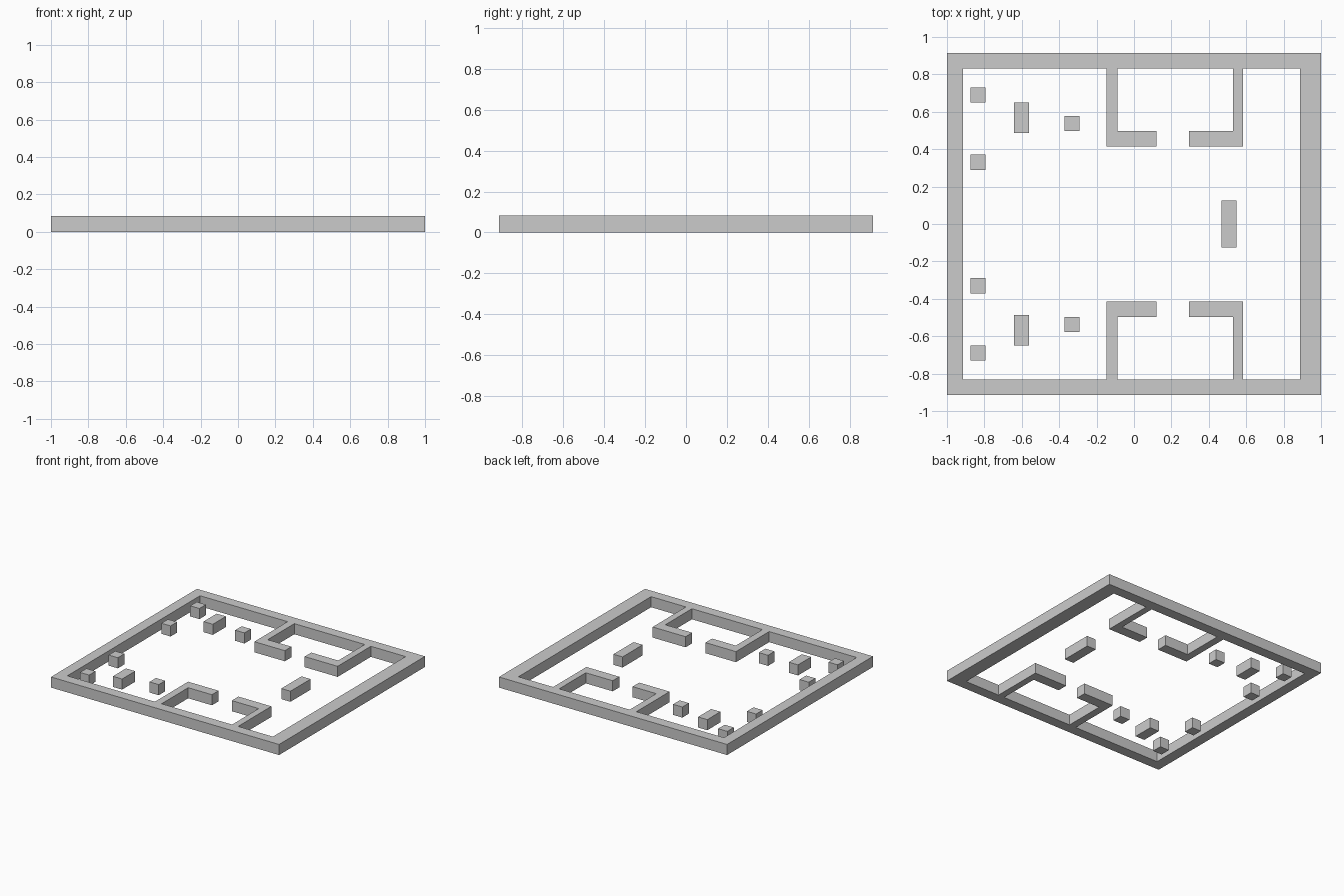
import bpy, bmesh

if "Cube" in bpy.data.objects:
    bpy.data.objects.remove(bpy.data.objects["Cube"])

H = 0.084  # common wall height


def extruded(name, loops):
    """Fill closed 2D loops (outline first, then holes) and extrude to height H."""
    bm = bmesh.new()
    edges = []
    for loop in loops:
        vs = [bm.verts.new((x, y, 0)) for x, y in loop]
        edges += [bm.edges.new((vs[i - 1], vs[i])) for i in range(len(vs))]
    bmesh.ops.triangle_fill(bm, edges=edges, use_beauty=True, normal=(0, 0, 1))
    ext = bmesh.ops.extrude_face_region(bm, geom=bm.faces[:])
    top = [g for g in ext["geom"] if isinstance(g, bmesh.types.BMVert)]
    bmesh.ops.translate(bm, verts=top, vec=(0, 0, H))
    bmesh.ops.recalc_face_normals(bm, faces=bm.faces[:])
    mesh = bpy.data.meshes.new(name)
    bm.to_mesh(mesh)
    bm.free()
    obj = bpy.data.objects.new(name, mesh)
    bpy.context.collection.objects.link(obj)
    return obj


def block(name, x0, x1, y0, y1):
    return extruded(name, [[(x0, y0), (x1, y0), (x1, y1), (x0, y1)]])


# Perimeter wall with the two side rooms: the open floor is one continuous hole
outer = [(-1, -0.914), (1, -0.914), (1, 0.914), (-1, 0.914)]
half = [(-0.915, 0.831), (-0.147, 0.831), (-0.147, 0.415), (0.12, 0.415),
        (0.12, 0.498), (-0.088, 0.498), (-0.088, 0.831), (0.53, 0.831),
        (0.53, 0.498), (0.294, 0.498), (0.294, 0.415), (0.583, 0.415),
        (0.583, 0.831), (0.888, 0.831)]
floor_hole = half + [(x, -y) for x, y in reversed(half)]
extruded("walls", [outer, floor_hole])

# Free-standing blocks, mirrored front to back
pillars = {
    "corner_pillar": (-0.874, -0.794, 0.650, 0.731),
    "side_pillar": (-0.874, -0.794, 0.289, 0.371),
    "long_pillar": (-0.642, -0.561, 0.486, 0.650),
    "inner_pillar": (-0.372, -0.291, 0.496, 0.577),
}
for name, (x0, x1, y0, y1) in pillars.items():
    block(name + "_back", x0, x1, y0, y1)
    block(name + "_front", x0, x1, -y1, -y0)

# Single block on the centre line
block("centre_block", 0.468, 0.548, -0.126, 0.126)
